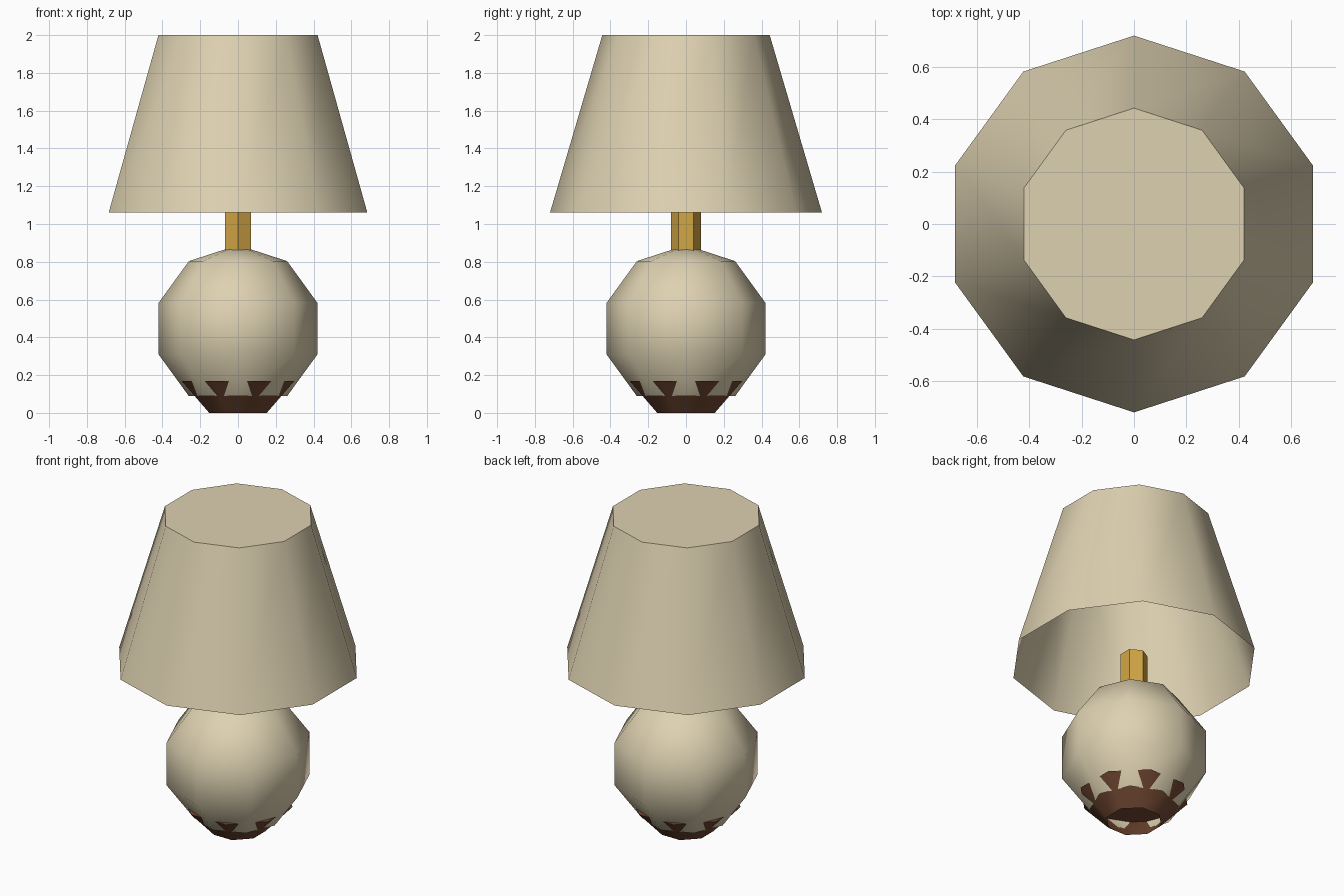
import bpy, bmesh, math

if "Cube" in bpy.data.objects:
    bpy.data.objects.remove(bpy.data.objects["Cube"])


def material(name, rgb):
    m = bpy.data.materials.new(name)
    m.diffuse_color = (*rgb, 1)
    m.use_nodes = True
    m.node_tree.nodes["Principled BSDF"].inputs["Base Color"].default_value = m.diffuse_color
    return m


cream = material("cream", (0.73, 0.64, 0.44))
gold = material("gold", (0.65, 0.38, 0.06))
brown = material("brown", (0.17, 0.066, 0.032))


def lathe(name, profile, sides, start, mat, cap_bottom=False, cap_top=False, smooth=True):
    """Turn (radius, z) rows, bottom to top, round z; radius 0 makes a tip."""
    bm = bmesh.new()
    rows = []
    for r, z in profile:
        if r == 0:
            rows.append([bm.verts.new((0, 0, z))] * sides)
            continue
        angles = [math.radians(start) + math.tau * i / sides for i in range(sides)]
        rows.append([bm.verts.new((r * math.cos(a), r * math.sin(a), z)) for a in angles])
    for low, high in zip(rows, rows[1:]):
        for i in range(sides):
            j = (i + 1) % sides
            ring = list(dict.fromkeys((low[i], low[j], high[j], high[i])))
            bm.faces.new(ring).smooth = smooth
    if cap_bottom:
        bm.faces.new(rows[0][::-1])
    if cap_top:
        bm.faces.new(rows[-1])
    mesh = bpy.data.meshes.new(name)
    bm.to_mesh(mesh)
    bm.free()
    mesh.materials.append(mat)
    obj = bpy.data.objects.new(name, mesh)
    bpy.context.collection.objects.link(obj)
    return obj


# Ten-sided shade, closed on top and open below
lathe("lamp_shade", [(0.72, 1.06), (0.443, 2.0)], 10, 90, cream, cap_top=True)

# Hexagonal stem
lathe("stem", [(0.08, 0.84), (0.08, 1.11)], 6, 90, gold,
      cap_bottom=True, cap_top=True, smooth=False)

# Eight-sided globe body, open underneath
R, C = 0.442, 0.446
globe = [(R * math.cos(math.radians(a)), C + R * math.sin(math.radians(a)))
         for a in (-54, -18, 18, 54)]
lathe("globe_body", globe + [(0, C + R)], 8, 0, cream)

# Octagonal foot whose corners poke through the globe, open below
lathe("foot", [(0.165, 0.0), (0.324, 0.17)], 8, 22.5, brown, cap_top=True)
